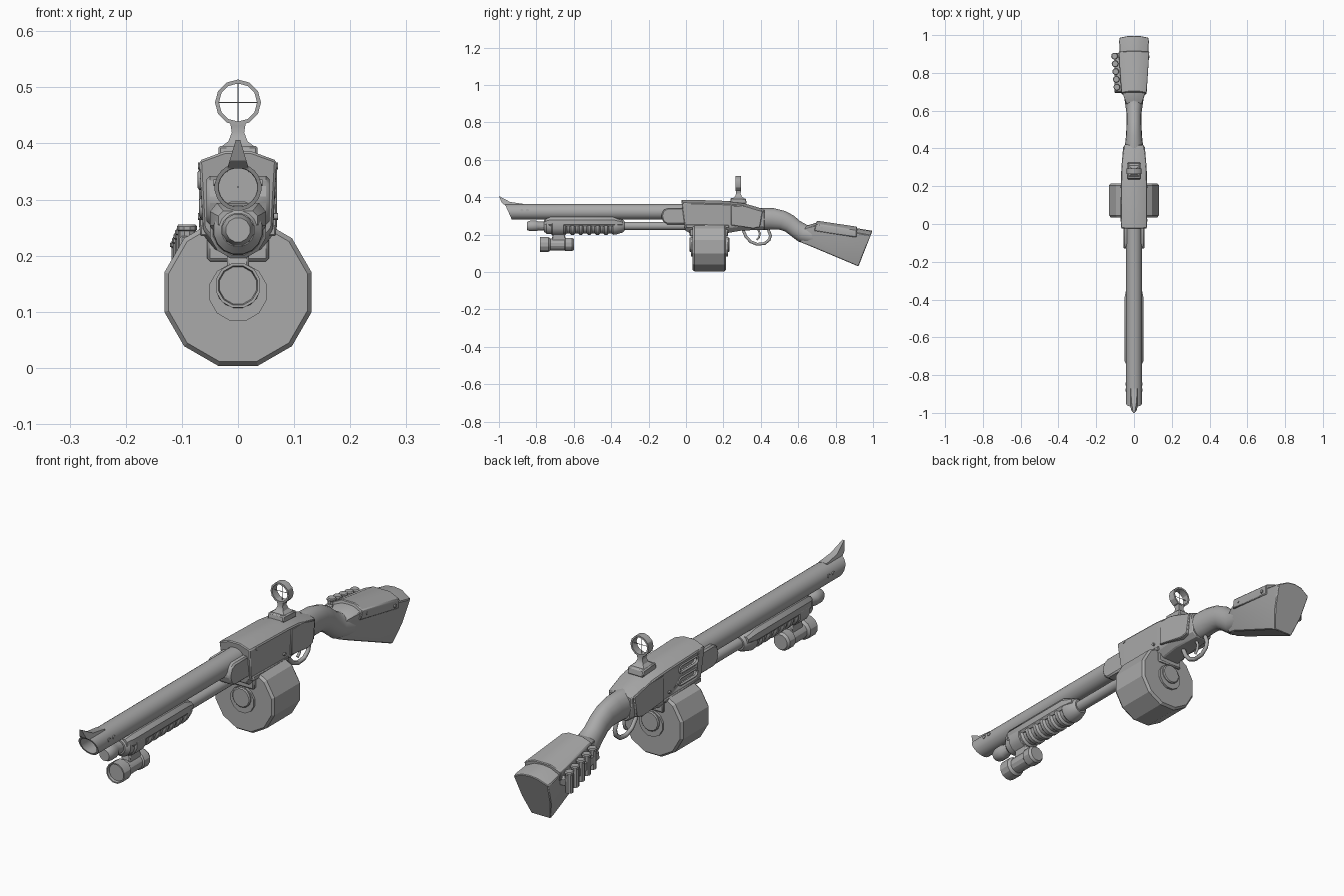
import bpy, bmesh, math
from mathutils import Vector

metal = bpy.data.materials.new("mid_grey")
metal.diffuse_color = (0.4, 0.4, 0.4, 1)


def finish(name, bm, bevel=0.0, angle=30):
    bmesh.ops.recalc_face_normals(bm, faces=bm.faces)
    me = bpy.data.meshes.new(name)
    bm.to_mesh(me)
    bm.free()
    ob = bpy.data.objects.new(name, me)
    bpy.context.collection.objects.link(ob)
    me.materials.append(metal)
    bpy.ops.object.select_all(action='DESELECT')
    ob.select_set(True)
    bpy.context.view_layer.objects.active = ob
    bpy.ops.object.shade_smooth_by_angle(angle=math.radians(angle))
    if bevel:
        m = ob.modifiers.new("edge", 'BEVEL')
        m.width, m.segments, m.limit_method = bevel, 1, 'ANGLE'
        m.angle_limit = math.radians(35)
    return ob


def skin(bm, rings, closed=False):
    """Bridge rings of points; cap the ends unless the rings form a loop."""
    vs = [[bm.verts.new(p) for p in r] for r in rings]
    n = len(vs[0])
    for a, b in zip(vs, vs[1:] + vs[:1] if closed else vs[1:]):
        for i in range(n):
            bm.faces.new((a[i], a[(i + 1) % n], b[(i + 1) % n], b[i]))
    if not closed:
        bm.faces.new(vs[0])
        bm.faces.new(vs[-1])


def lathe(name, z, profile, n=16, x=0.0, closed=False, bevel=0, turn=0.5, angle=30):
    """Turn (y, radius) points around an axis along y."""
    bm = bmesh.new()
    skin(bm, [[(x + r * math.sin((i + turn) * math.tau / n), y,
                z + r * math.cos((i + turn) * math.tau / n)) for i in range(n)]
              for y, r in profile], closed)
    return finish(name, bm, bevel, angle)


def prism(name, pts, x0, x1, bevel=0.0):
    """Side outline of (y, z) points extruded from x0 to x1."""
    bm = bmesh.new()
    skin(bm, [[(x, y, z) for y, z in pts] for x in (x0, x1)])
    return finish(name, bm, bevel)


def loft(name, shape, sections, bevel=0.0, angle=30):
    """Sections (top y, top z, bottom y, bottom z, half width) of half shape (u, v)."""
    full = shape + [(-u, v) for u, v in reversed(shape) if u > 0]
    bm = bmesh.new()
    skin(bm, [[(u * w, a + (c - a) * v, b + (d - b) * v) for u, v in full]
              for a, b, c, d, w in sections])
    return finish(name, bm, bevel, angle)


def wire(name, pts, r, cyclic=False):
    cu = bpy.data.curves.new(name, 'CURVE')
    cu.dimensions, cu.bevel_depth, cu.bevel_resolution = '3D', r, 1
    cu.use_fill_caps = True
    s = cu.splines.new('POLY')
    s.points.add(len(pts) - 1)
    for p, co in zip(s.points, pts):
        p.co = (*co, 1)
    s.use_cyclic_u = cyclic
    ob = bpy.data.objects.new(name, cu)
    bpy.context.collection.objects.link(ob)
    cu.materials.append(metal)
    return ob


def stadium(y0, y1, z, r):
    arc = [math.radians(-90 + 30 * i) for i in range(7)]
    return ([(y1 + r * math.cos(a), z + r * math.sin(a)) for a in arc]
            + [(y0 - r * math.cos(a), z - r * math.sin(a)) for a in arc])


# Barrel with a hollow, raked muzzle
barrel = lathe("barrel", 0.322, [(0, 0.042), (-0.95, 0.042), (-0.95, 0.035), (-0.6, 0.034),
                                 (-0.6, 0.001), (0, 0.001)], 20, closed=True)
for v in barrel.data.vertices:
    if v.co.y < -0.9:
        v.co.y += 0.45 * (0.322 - v.co.z)
# Front sight: raked blade, thin at its tip
sight = prism("front_sight", [(-1.0, 0.406), (-0.985, 0.37), (-0.965, 0.355), (-0.87, 0.355),
                              (-0.87, 0.364), (-0.94, 0.374)], -1, 1)
for v in sight.data.vertices:
    v.co.x *= 0.004 + max(0, 0.406 - v.co.z) * 0.3
for s in (-1, 1):
    for y in (-0.88, -0.85):
        prism("barrel_port", stadium(y, y + 0.004, 0.33, 0.006), s * 0.035, s * 0.044)

# Magazine tube and end cap
lathe("magazine_tube", 0.246, [(-0.80, 0.022), (0.0, 0.022)], 16)
lathe("tube_cap", 0.246, [(-0.85, 0.012), (-0.85, 0.022), (-0.835, 0.029), (-0.80, 0.029),
                          (-0.79, 0.024), (-0.745, 0.024)], 12)

# Pump grip with ribs underneath and a smooth shell on top
ribs = [(-0.76, 0.03), (-0.745, 0.044), (-0.66, 0.048)]
for i in range(6):
    y = -0.645 + i * 0.045
    ribs += [(y, 0.048), (y + 0.008, 0.04), (y + 0.022, 0.04), (y + 0.03, 0.048)]
lathe("pump_grip", 0.246, ribs + [(-0.375, 0.047), (-0.34, 0.036), (-0.33, 0.028)], 16)
loft("pump_shell", [(0.75, 0), (1, 0.3), (1, 0.8), (0.85, 1)],
     [(-0.755, 0.28, -0.755, 0.25, 0.035), (-0.725, 0.294, -0.725, 0.243, 0.05),
      (-0.39, 0.294, -0.39, 0.243, 0.05), (-0.34, 0.275, -0.34, 0.25, 0.04)])

# Flashlight and its clamp
lathe("flashlight", 0.147, [(-0.77, 0.034), (-0.78, 0.036), (-0.78, 0.041), (-0.735, 0.041),
                            (-0.725, 0.032), (-0.65, 0.032), (-0.645, 0.037), (-0.61, 0.037),
                            (-0.60, 0.03)], 12)
prism("flashlight_mount", [(-0.72, 0.16), (-0.64, 0.16), (-0.65, 0.215), (-0.71, 0.215)],
      -0.02, 0.02, 0.005)
lathe("flashlight_clamp", 0.246, [(-0.72, 0.046), (-0.715, 0.052), (-0.655, 0.052),
                                  (-0.65, 0.046)], 12)

# Receiver
body = [(0.35, 0), (1, 0.1), (0.9, 0.84), (0.55, 1)]
receiver = loft("receiver", body,
                [(-0.025, 0.386, -0.005, 0.222, 0.069), (0.02, 0.386, 0.02, 0.208, 0.069),
                 (0.22, 0.38, 0.22, 0.208, 0.069), (0.30, 0.37, 0.30, 0.222, 0.066),
                 (0.42, 0.335, 0.42, 0.225, 0.052)], 0.004)
prism("receiver_lug", [(0, 0.255), (0, 0.342), (-0.10, 0.342), (-0.122, 0.33), (-0.132, 0.30),
                       (-0.122, 0.268), (-0.10, 0.255)], -0.056, 0.056, 0.006)
prism("lower_rail", [(0.0, 0.235), (0.23, 0.235), (0.23, 0.25), (0.0, 0.255)], -0.068, 0.068, 0.003)
for s in (-1, 1):
    panel = prism("side_panel", [(0.24, 0.355), (0.32, 0.352), (0.41, 0.325), (0.395, 0.24),
                                 (0.36, 0.232), (0.24, 0.25)], s * 0.045, s * 0.07, 0.003)
    for v in panel.data.vertices:
        v.co.x *= 1 - max(0, v.co.y - 0.27) * 1.3
    for y, z in ((0.02, 0.36), (0.20, 0.27)):
        prism("receiver_pin", stadium(y, y, z, 0.006), s * 0.05, s * 0.071)

# Two rimmed slots on the left of the receiver
for z in (0.335, 0.285):
    out = stadium(0.035, 0.125, z, 0.014)
    cutter = prism("slot_cutter", out, -0.1, -0.052)
    cutter.hide_render = True
    cutter.hide_set(True)
    m = receiver.modifiers.new("slot", 'BOOLEAN')
    m.operation, m.object = 'DIFFERENCE', cutter
    x = -0.068 + (0.36 - z) * 0.05
    wire("slot_rim", [(x, y, w) for y, w in out], 0.005, True)

# Drum magazine with hubs front and back, and its neck
lathe("drum_magazine", 0.135, [(0.035, 0.118), (0.035, 0.128), (0.045, 0.136), (0.205, 0.136),
                               (0.215, 0.128), (0.215, 0.118)], 12, angle=20)
lathe("drum_plate", 0.135, [(0.026, 0.053), (0.224, 0.053)], 12, angle=20)
lathe("drum_hub", 0.146, [(0.018, 0.036), (0.022, 0.04), (0.228, 0.04), (0.232, 0.036)], 16)
prism("magazine_well", [(0.02, 0.19), (0.225, 0.19), (0.225, 0.26), (0.02, 0.26)], -0.055, 0.055, 0.005)

# Trigger and guard
wire("trigger_guard", [(0, y, z) for y, z in (
    (0.305, 0.225), (0.32, 0.19), (0.345, 0.162), (0.38, 0.148), (0.42, 0.152), (0.445, 0.172),
    (0.452, 0.195), (0.44, 0.225))], 0.009)
wire("trigger", [(0, 0.385, 0.23), (0, 0.395, 0.205), (0, 0.39, 0.185), (0, 0.378, 0.172)], 0.006)

# Ring sight with crosshair
prism("sight_base", [(0.235, 0.37), (0.325, 0.365), (0.32, 0.392), (0.24, 0.396)], -0.035, 0.035, 0.004)
loft("sight_neck", [(1, 0), (1, 1)], [(0.25, 0.394, 0.31, 0.394, 0.03), (0.262, 0.404, 0.298, 0.404, 0.017),
                                     (0.268, 0.42, 0.292, 0.42, 0.011), (0.266, 0.437, 0.294, 0.437, 0.014)])
lathe("sight_ring", 0.473, [(0.265, 0.041), (0.295, 0.041), (0.295, 0.034), (0.265, 0.034)], 12,
      closed=True, turn=0)
wire("crosshair_flat", [(-0.037, 0.28, 0.473), (0.037, 0.28, 0.473)], 0.001)
wire("crosshair_upright", [(0, 0.28, 0.437), (0, 0.28, 0.51)], 0.001)

# Curved wrist
oval = [(math.sin(math.pi * i / 8), 0.5 - 0.5 * math.cos(math.pi * i / 8)) for i in range(9)]
oval[0], oval[-1] = (0, 0), (0, 1)
loft("wrist", oval, [(0.40, 0.342, 0.40, 0.225, 0.05), (0.47, 0.341, 0.45, 0.226, 0.043),
                     (0.53, 0.326, 0.50, 0.226, 0.04), (0.575, 0.302, 0.53, 0.217, 0.039),
                     (0.61, 0.272, 0.565, 0.19, 0.04), (0.65, 0.25, 0.60, 0.163, 0.045),
                     (0.72, 0.25, 0.66, 0.145, 0.055)], angle=50)

# Stock, with a plate over the comb
wedge = [(0, 0), (0.45, 0.02), (1, 0.13), (0.85, 0.6), (0.55, 1)]
loft("stock", wedge, [(0.64, 0.246, 0.61, 0.16, 0.04), (0.705, 0.266, 0.66, 0.14, 0.063),
                      (0.975, 0.224, 0.905, 0.037, 0.079), (0.997, 0.22, 0.922, 0.03, 0.077)], 0.003)
loft("comb_plate", [(0.45, 0), (0.97, 0.3), (1, 0.4), (0.96, 1)],
     [(0.70, 0.274, 0.685, 0.22, 0.067), (0.915, 0.242, 0.91, 0.185, 0.081)], 0.003)
for s in (-1, 1):
    for y, z in ((0.725, 0.235), (0.885, 0.205)):
        prism("comb_bolt", stadium(y, y, z, 0.007), s * 0.05, s * (0.07 + (y - 0.725) * 0.08))

# Shell holder on the left: strap and five standing shells
prism("shell_strap", [(0.70, 0.236), (0.905, 0.198), (0.898, 0.162), (0.693, 0.20)], -0.104, -0.06, 0.004)
for i in range(5):
    y, z, x = 0.725 + i * 0.041, 0.256 - i * 0.0075, -0.091 - i * 0.003
    bm = bmesh.new()
    skin(bm, [[(x + r * math.cos(a * math.tau / 10), y + r * math.sin(a * math.tau / 10), z - d)
               for a in range(10)]
              for d, r in ((0, 0.015), (0.004, 0.018), (0.01, 0.018), (0.012, 0.0155), (0.085, 0.0155))])
    finish("shell", bm)
